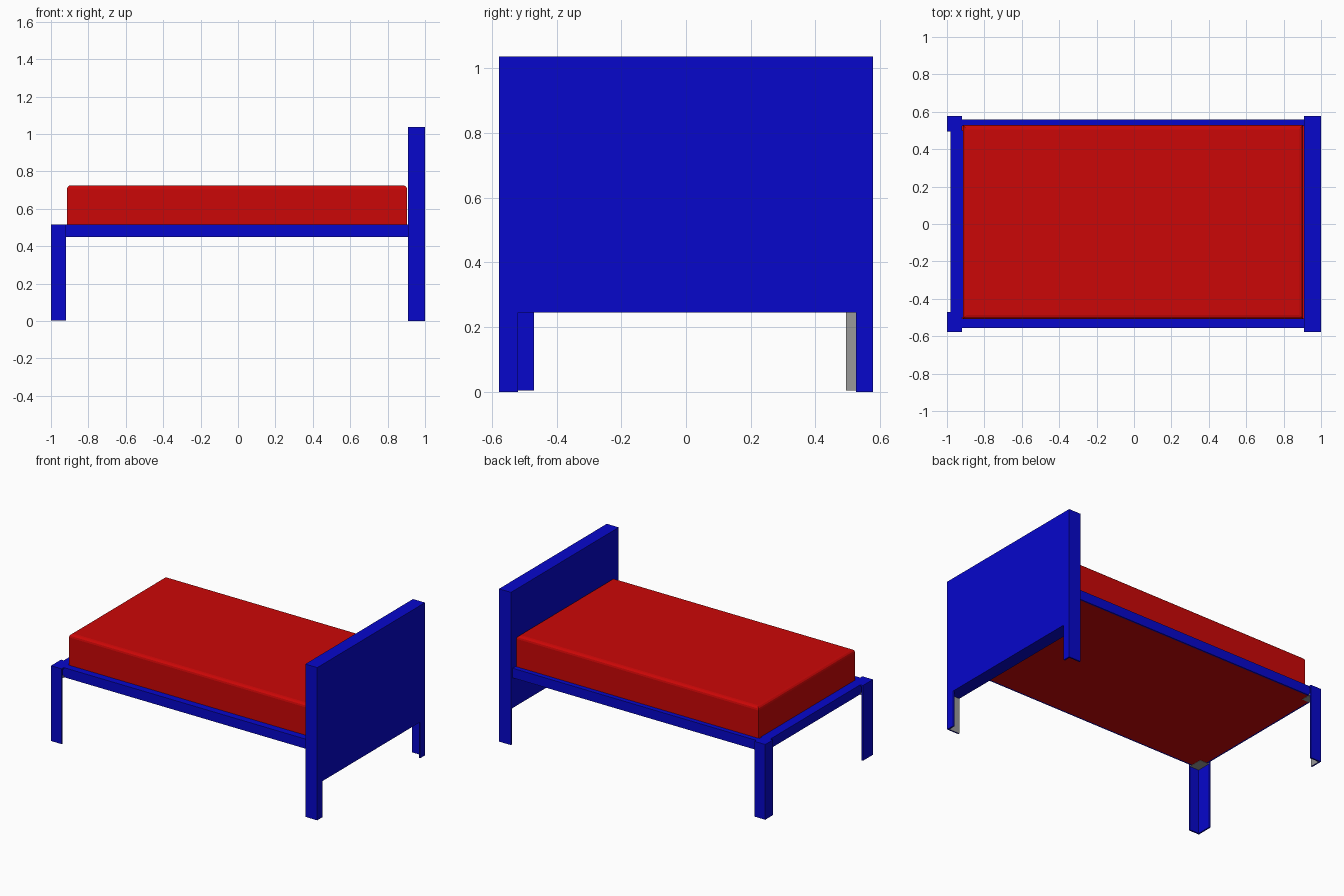
import bpy
import bmesh

default = bpy.data.objects.get("Cube")
if default:
    bpy.data.objects.remove(default, do_unlink=True)


def material(name, rgb):
    m = bpy.data.materials.new(name)
    m.use_nodes = True
    color = (*rgb, 1)
    m.diffuse_color = color
    m.node_tree.nodes["Principled BSDF"].inputs["Base Color"].default_value = color
    return m


BLUE = material("blue paint", (0.002, 0.002, 0.6))
RED = material("red fabric", (0.6, 0.002, 0.002))
GREY = material("bare grey", (0.32, 0.32, 0.32))


def box(name, xs, ys, zs, mat):
    """Axis-aligned box given by its extents."""
    mesh = bpy.data.meshes.new(name)
    bm = bmesh.new()
    bmesh.ops.create_cube(bm, size=1)
    for v in bm.verts:
        for i, (a, b) in enumerate((sorted(xs), sorted(ys), sorted(zs))):
            v.co[i] = a if v.co[i] < 0 else b
    bm.to_mesh(mesh)
    bm.free()
    mesh.materials.append(mat)
    obj = bpy.data.objects.new(name, mesh)
    bpy.context.collection.objects.link(obj)
    return obj


def paint_side(obj, axis, sign, mat):
    """Recolour the face that looks along one axis."""
    obj.data.materials.append(mat)
    for p in obj.data.polygons:
        if p.normal[axis] * sign > 0.9:
            p.material_index = 1


T = 0.01              # plate thickness
TOP, BASE = 0.515, 0.45
HEAD_X, HEAD_Z = 0.91, 0.245

# Headboard panel
box("headboard", (HEAD_X, 1), (-0.578, 0.578), (HEAD_Z, 1.037), BLUE)

# Angle-section legs: an outer end plate and an outer side plate
for side, s, foot_in, head_in in (("right", -1, 0.47, 0.52), ("left", 1, 0.495, 0.526)):
    out = s * 0.578
    skin = s * (0.578 - T)
    foot_end = box(f"foot_leg_end_{side}", (-1, -1 + T), (s * foot_in, out), (0.004, TOP), BLUE)
    box(f"foot_leg_side_{side}", (-1 + T, -0.92), (skin, out), (0.004, TOP), BLUE)
    box(f"foot_leg_cap_{side}", (-1 + T, -0.92), (s * foot_in, skin), (TOP - T, TOP), BLUE)
    box(f"foot_leg_plug_{side}", (-1 + T, -0.92), (s * foot_in, skin), (BASE - 0.002, BASE + T), GREY)
    box(f"head_leg_end_{side}", (1 - T, 1), (s * head_in, out), (0, HEAD_Z), BLUE)
    head_side = box(f"head_leg_side_{side}", (HEAD_X, 1 - T), (skin, out), (0, HEAD_Z), BLUE)
    if s > 0:
        paint_side(foot_end, 0, 1, GREY)
    else:
        paint_side(head_side, 1, 1, GREY)

# Angle-section side rails
for side, outer, inner, step in (("right", -0.555, -0.505, T), ("left", 0.56, 0.525, -T)):
    box(f"side_rail_face_{side}", (-0.98, HEAD_X), (outer, outer + step), (BASE, TOP), BLUE)
    box(f"side_rail_top_{side}", (-0.98, HEAD_X), (outer + step, inner), (TOP - T, TOP), BLUE)

# Foot rail
box("foot_rail_face", (-0.98, -0.98 + T), (-0.5, 0.5), (BASE, TOP), BLUE)
box("foot_rail_top", (-0.98 + T, -0.91), (-0.5, 0.5), (TOP - T, TOP), BLUE)

# Base panel under the mattress
box("mattress_base", (-0.97, HEAD_X), (-0.545, 0.55), (BASE, BASE + T), RED)

# Mattress with a rounded upper rim
mattress = box("mattress", (-0.915, 0.904), (-0.508, 0.528), (BASE + T, 0.726), RED)
bm = bmesh.new()
bm.from_mesh(mattress.data)
top_z = max(v.co.z for v in bm.verts)
rim = [e for e in bm.edges if all(v.co.z > top_z - 0.001 for v in e.verts)]
bmesh.ops.bevel(bm, geom=rim, offset=0.022, segments=3, profile=0.5, affect='EDGES')
bm.to_mesh(mattress.data)
bm.free()
